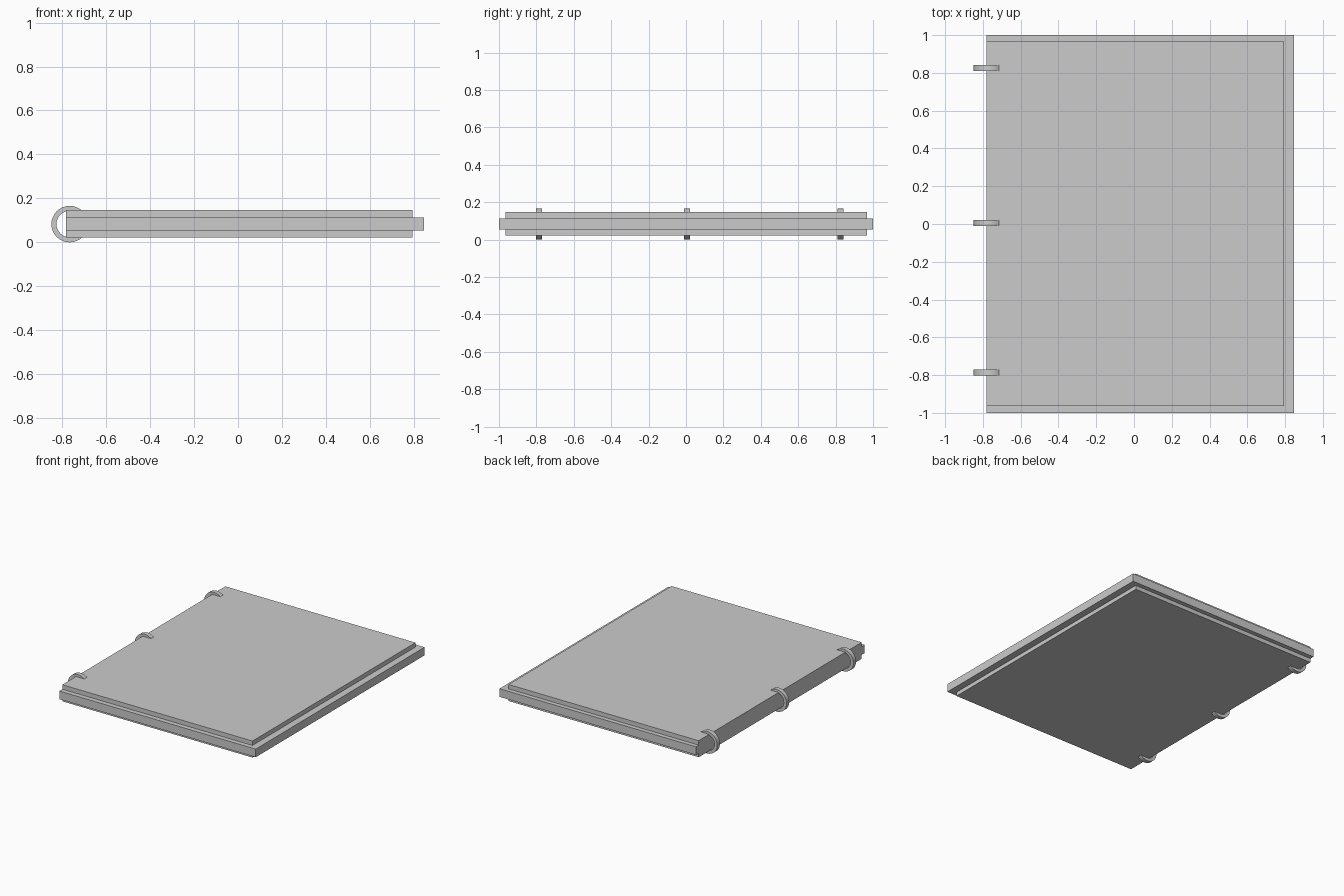
import bpy, bmesh
from math import cos, sin, tau, radians

if "Cube" in bpy.data.objects:
    bpy.data.objects.remove(bpy.data.objects["Cube"])


def box(name, x, y, z):
    bm = bmesh.new()
    bmesh.ops.create_cube(bm, size=1)
    for v in bm.verts:
        for i, (lo, hi) in enumerate((x, y, z)):
            v.co[i] = hi if v.co[i] > 0 else lo
    me = bpy.data.meshes.new(name)
    bm.to_mesh(me)
    bm.free()
    ob = bpy.data.objects.new(name, me)
    bpy.context.collection.objects.link(ob)
    return ob


def ring(name, cx, cy, cz, outer, inner, width, seg=32):
    # flat band with a rectangular section, axis along y
    bm = bmesh.new()
    h = width / 2
    section = ((outer, -h), (outer, h), (inner, h), (inner, -h))
    loops = [[bm.verts.new((cx + r * cos(tau * i / seg), cy + y,
                            cz + r * sin(tau * i / seg))) for r, y in section]
             for i in range(seg)]
    for i in range(seg):
        a, b = loops[i], loops[(i + 1) % seg]
        for j in range(4):
            k = (j + 1) % 4
            bm.faces.new((a[j], a[k], b[k], b[j]))
    bmesh.ops.recalc_face_normals(bm, faces=bm.faces)
    me = bpy.data.meshes.new(name)
    bm.to_mesh(me)
    bm.free()
    ob = bpy.data.objects.new(name, me)
    bpy.context.collection.objects.link(ob)
    bpy.ops.object.select_all(action='DESELECT')
    ob.select_set(True)
    bpy.context.view_layer.objects.active = ob
    bpy.ops.object.shade_smooth_by_angle(angle=radians(30))
    return ob


# wide middle slab, with a smaller block of sheets above and below it
box("divider_slab", (-0.782, 0.847), (-1, 1), (0.053, 0.114))
box("upper_sheets", (-0.782, 0.795), (-0.964, 0.967), (0.114, 0.147))
box("lower_sheets", (-0.782, 0.795), (-0.964, 0.967), (0.023, 0.053))

# binder rings along the spine
for i, y in enumerate((-0.786, 0.005, 0.827)):
    ring(f"binder_ring_{i + 1}", -0.766, y, 0.083, 0.083, 0.060, 0.032)
